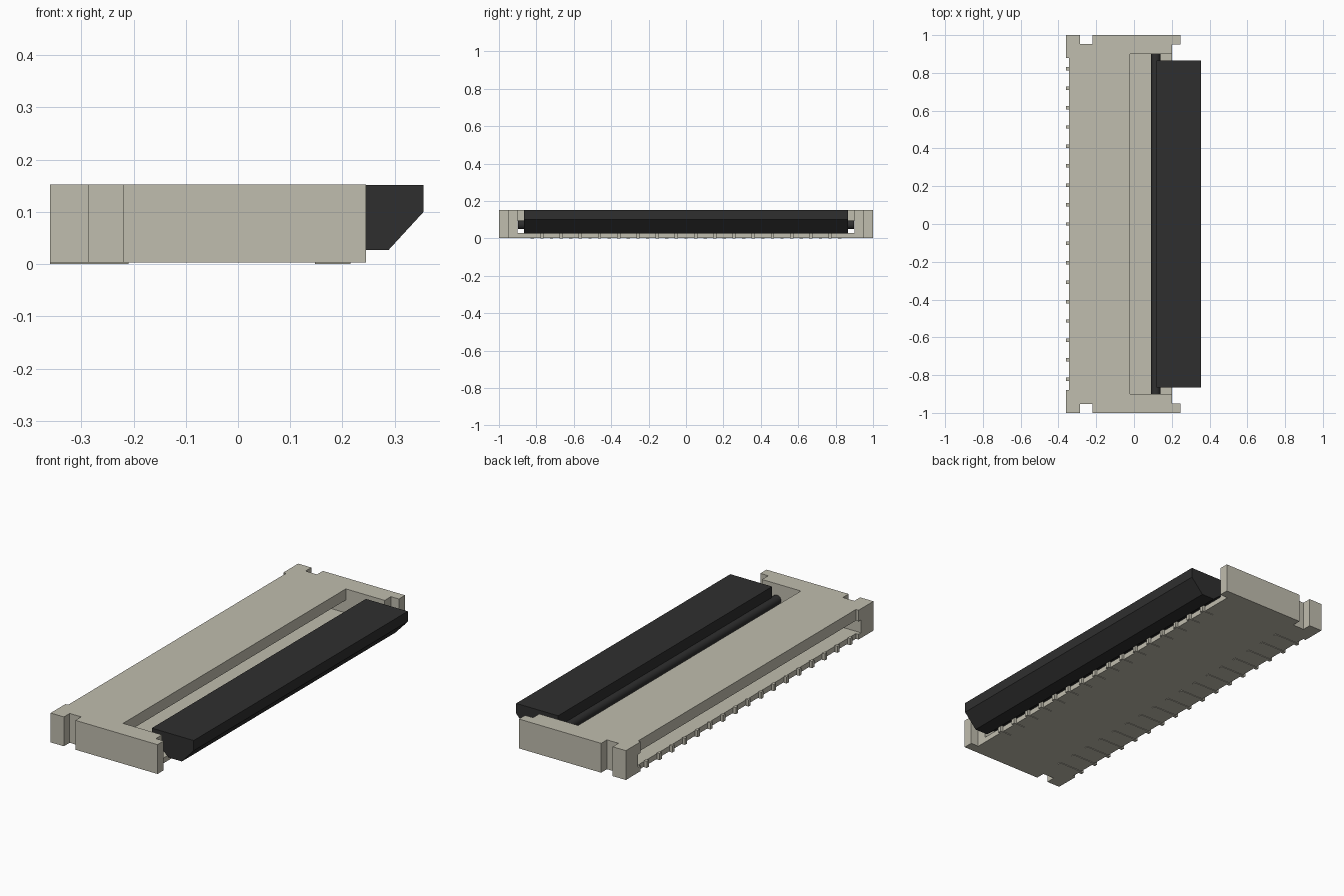
import bpy, bmesh
from mathutils import Vector

cube = bpy.data.objects.get("Cube")
if cube:
    bpy.data.objects.remove(cube, do_unlink=True)


def material(name, rgb):
    m = bpy.data.materials.new(name)
    m.use_nodes = True
    m.diffuse_color = (*rgb, 1)
    bsdf = next(n for n in m.node_tree.nodes if n.type == 'BSDF_PRINCIPLED')
    bsdf.inputs["Base Color"].default_value = (*rgb, 1)
    bsdf.inputs["Roughness"].default_value = 0.6
    return m


BEIGE = material("warm beige", (0.53, 0.51, 0.425))
BLACK = material("soft black", (0.028, 0.028, 0.028))


def finish(name, bm, mat):
    bmesh.ops.recalc_face_normals(bm, faces=bm.faces)
    me = bpy.data.meshes.new(name)
    bm.to_mesh(me)
    bm.free()
    me.materials.append(mat)
    ob = bpy.data.objects.new(name, me)
    bpy.context.collection.objects.link(ob)
    return ob


def prism(name, points, axis, a, b, mat):
    """Extrude a 2D outline: axis 'z' takes (x, y), axis 'y' takes (x, z)."""
    bm = bmesh.new()
    place = (lambda p: (p[0], p[1], a)) if axis == 'z' else (lambda p: (p[0], a, p[1]))
    face = bm.faces.new([bm.verts.new(place(p)) for p in points])
    out = bmesh.ops.extrude_face_region(bm, geom=[face])
    move = Vector((0, 0, b - a)) if axis == 'z' else Vector((0, b - a, 0))
    bmesh.ops.translate(bm, vec=move,
                        verts=[v for v in out["geom"] if isinstance(v, bmesh.types.BMVert)])
    return finish(name, bm, mat)


def add_box(bm, x0, x1, y0, y1, z0, z1):
    vs = bmesh.ops.create_cube(bm, size=1)["verts"]
    for v in vs:
        v.co = ((x0 + x1) / 2 + v.co.x * (x1 - x0),
                (y0 + y1) / 2 + v.co.y * (y1 - y0),
                (z0 + z1) / 2 + v.co.z * (z1 - z0))


# Housing: half outline mirrored across y, with side notches and front ears
half = [(0.2, 0.95), (0.245, 0.95), (0.245, 1.0), (-0.22, 1.0), (-0.22, 0.953),
        (-0.285, 0.953), (-0.285, 1.0), (-0.36, 1.0), (-0.36, 0.88), (-0.345, 0.88)]
outline = half + [(x, -y) for x, y in reversed(half)]
housing = prism("housing", outline, 'z', 0.003, 0.153, BEIGE)

# Cable slot running through, opening upward into the lever pocket
cutter = prism("slot_cutter", [(-0.5, 0.03), (0.5, 0.03), (0.5, 0.3), (-0.02, 0.3),
                               (-0.02, 0.096), (-0.5, 0.096)], 'y', -0.9, 0.9, BEIGE)
cutter.hide_render = True
mod = housing.modifiers.new("slot", 'BOOLEAN')
mod.operation = 'DIFFERENCE'
mod.solver = 'EXACT'
mod.object = cutter
bpy.context.view_layer.objects.active = housing
bpy.ops.object.modifier_apply(modifier=mod.name)
bpy.data.objects.remove(cutter, do_unlink=True)

# Flip lever and its round hinge bar
prism("flip_lever", [(0.118, 0.152), (0.355, 0.152), (0.355, 0.10), (0.288, 0.027),
                     (0.215, 0.027), (0.175, 0.06), (0.118, 0.06)],
      'y', -0.865, 0.865, BLACK)
bpy.ops.mesh.primitive_cylinder_add(vertices=24, radius=0.024, depth=1.798,
                                    location=(0.115, 0, 0.073),
                                    rotation=(1.5707963, 0, 0))
bar = bpy.context.object
bar.name = "hinge_bar"
bar.data.materials.append(BLACK)
bpy.ops.object.shade_smooth_by_angle()

# Solder contacts: one row at the slot mouth, a staggered row below the lever
PITCH, W = 0.1027, 0.009


def contact_row(name, count, foot, upright):
    bm = bmesh.new()
    for i in range(count):
        y = (i - (count - 1) / 2) * PITCH
        add_box(bm, *foot, y - W, y + W, 0.0, 0.0035)
        add_box(bm, *upright, y - W, y + W, 0.0, 0.034)
    return finish(name, bm, BEIGE)


contact_row("rear_contacts", 17, (-0.36, -0.21), (-0.36, -0.344))
contact_row("front_contacts", 16, (0.147, 0.215), (0.199, 0.215))
